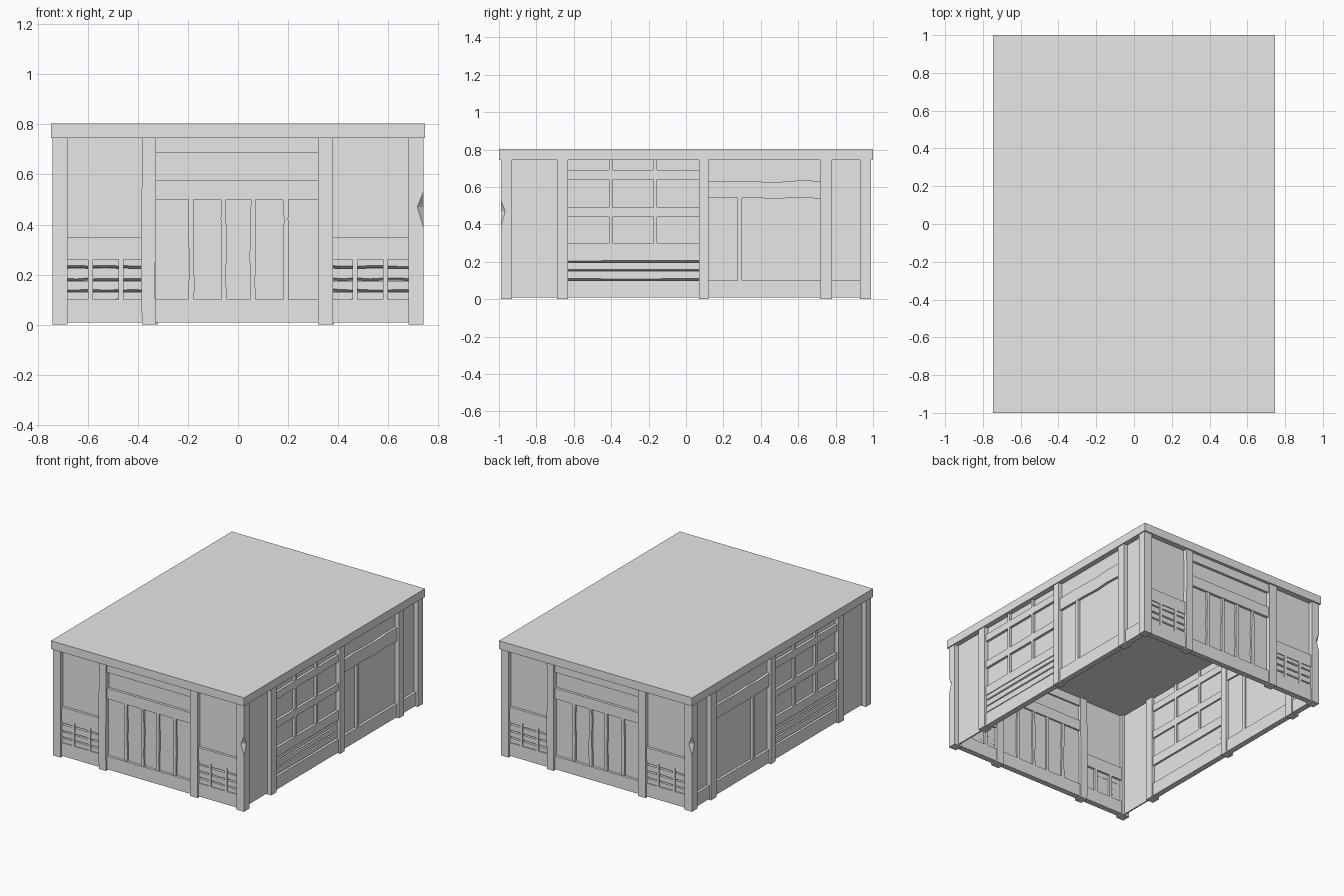
import bpy, bmesh, random
from mathutils import Vector

random.seed(4)
cube = bpy.data.objects.get("Cube")
if cube:
    bpy.data.objects.remove(cube)

HX, HY = 0.74, 0.99        # outer half sizes of the walls
FLOOR, TOP = 0.008, 0.745  # wall bottom and eaves

grey = bpy.data.materials.new("plain grey")
grey.use_nodes = True
grey.diffuse_color = (0.8, 0.8, 0.8, 1)
grey.node_tree.nodes["Principled BSDF"].inputs["Base Color"].default_value = (0.8, 0.8, 0.8, 1)

# Wall frames: position along the wall, depth inward from the outer plane, height
WALLS = {
    "front": lambda u, d, z: Vector((u, -HY + d, z)),
    "back": lambda u, d, z: Vector((-u, HY - d, z)),
    "left": lambda u, d, z: Vector((HX - d, u, z)),
    "right": lambda u, d, z: Vector((-HX + d, u, z)),
}
parts = {}


def loft(part, rings):
    """Skin a closed solid through rings of points and add it to a part."""
    bm = parts.setdefault(part, bmesh.new())
    rows = [[bm.verts.new(p) for p in ring] for ring in rings]
    n = len(rows[0])
    for a, b in zip(rows, rows[1:]):
        for i in range(n):
            j = (i + 1) % n
            bm.faces.new((a[i], a[j], b[j], b[i]))
    bm.faces.new(rows[0])
    bm.faces.new(rows[-1])


def bar(wall, part, u0, u1, z0, z1, d0, d1, wobble=0.0):
    """Board on a wall; wobble makes its long edges uneven."""
    f = WALLS[wall]
    upright = (z1 - z0) > (u1 - u0)
    steps = 5 if wobble else 1
    rings = []
    for i in range(steps + 1):
        t = i / steps
        a, b = (random.uniform(-wobble, wobble) for _ in range(2))
        if upright:
            z = z0 + (z1 - z0) * t
            ring = [(u0 + a, d0, z), (u1 + b, d0, z), (u1 + b, d1, z), (u0 + a, d1, z)]
        else:
            u = u0 + (u1 - u0) * t
            ring = [(u, d0, z0 + a), (u, d0, z1 + b), (u, d1, z1 + b), (u, d1, z0 + a)]
        rings.append([f(*p) for p in ring])
    loft(wall + "_" + part, rings)


def slat(wall, u0, u1, z0, z1, lip=0.01):
    """Louvre slat with a sloping underside."""
    f = WALLS[wall]
    rings = []
    for u in (u0, (u0 + u1) / 2, u1):
        e = random.uniform(-0.002, 0.002)
        rings.append([f(u, 0.018, z0 + lip + e), f(u, 0.018, z1),
                      f(u, 0.038, z1), f(u, 0.038, z0 + e)])
    loft(wall + "_slats", rings)


def rail(wall, part, u0, u1, z0, z1, wobble=0.0):
    bar(wall, part, u0, u1, z0, z1, 0.012, 0.052, wobble)


def post(wall, u0, u1, wobble=0.0):
    bar(wall, "posts", u0, u1, 0, TOP, 0, 0.06, wobble)


def panel(wall, u0, u1, z0, z1):
    bar(wall, "panels", u0, u1, z0, z1, 0.03, 0.04)


def end_wall(w):
    """Short wall: central boarded doors between two vented bays."""
    panel(w, -0.33, 0.33, 0.1, 0.5)
    panel(w, -0.33, 0.33, 0.575, 0.685)
    rail(w, "rails", -0.33, 0.32, FLOOR, 0.1)
    rail(w, "rails", -0.33, 0.32, 0.5, 0.575)
    rail(w, "rails", -0.33, 0.32, 0.685, TOP)
    for u in (-0.187, -0.058, 0.06, 0.192):
        bar(w, "door_battens", u - 0.011, u + 0.011, 0.1, 0.5, 0.016, 0.05, 0.003)
    post(w, -0.385, -0.33, 0.003)
    post(w, 0.32, 0.38)
    for s in (-1, 1):
        def span(a, b):
            return sorted((s * a, s * b))
        panel(w, *span(0.38, 0.68), 0.35, TOP)
        rail(w, "rails", *span(0.38, 0.68), FLOOR, 0.1)
        rail(w, "rails", *span(0.38, 0.68), 0.26, 0.35)
        for a in (0.457, 0.58):
            rail(w, "mullions", *span(a, a + 0.02), 0.1, 0.26)
        for a, b in ((0.38, 0.457), (0.477, 0.58), (0.6, 0.68)):
            slat(w, *span(a, b), 0.1, 0.13, 0)
            for z0, z1 in ((0.13, 0.175), (0.175, 0.225), (0.225, 0.26)):
                slat(w, *span(a, b), z0, z1)


def side_wall(w):
    """Long wall: gridded window bay, plain door bay and narrow end bays."""
    panel(w, -0.93, -0.69, FLOOR, TOP)
    post(w, -0.69, -0.63)
    post(w, 0.07, 0.12)
    post(w, 0.72, 0.78)
    # window bay
    panel(w, -0.63, 0.07, 0.3, TOP)
    for z0, z1 in ((FLOOR, 0.1), (0.235, 0.3), (0.44, 0.49), (0.64, 0.69)):
        rail(w, "rails", -0.63, 0.07, z0, z1)
    for u in (-0.402, -0.165):
        for z0, z1 in ((0.3, 0.44), (0.49, 0.64), (0.69, TOP)):
            rail(w, "mullions", u - 0.01, u + 0.01, z0, z1)
    for z0, z1 in ((0.1, 0.15), (0.15, 0.195), (0.195, 0.235)):
        slat(w, -0.63, 0.07, z0, z1)
    # door bay
    panel(w, 0.12, 0.72, 0.1, TOP)
    rail(w, "rails", 0.12, 0.72, FLOOR, 0.1)
    rail(w, "rails", 0.12, 0.72, 0.54, 0.63, 0.005)
    rail(w, "door_battens", 0.275, 0.3, 0.1, 0.54)
    # rear end bay
    panel(w, 0.78, 0.93, 0.1, TOP)
    rail(w, "rails", 0.78, 0.93, FLOOR, 0.1)


def corner_post(name, sx, sy, chipped):
    """Square corner post, optionally with a chip out of its outer edge."""
    rings = []
    for z, c in ((0, 0), (0.39, 0), (0.47, 0.024), (0.53, 0), (TOP, 0)):
        c = c if chipped else 0
        ring = ((0.06, 0.06), (0, 0.06), (0, c), (c, 0), (0.06, 0))
        rings.append([Vector((sx * (HX - a), sy * (HY - b), z)) for a, b in ring])
    loft(name, rings)


end_wall("front")
end_wall("back")
side_wall("left")
side_wall("right")
for sx, side in ((1, "left"), (-1, "right")):
    for sy, end in ((-1, "front"), (1, "back")):
        corner_post(end + "_" + side + "_corner_post", sx, sy, sx != sy)

# Flat roof slab
loft("roof", [[Vector((x, y, z)) for x, y in ((-0.747, -1), (0.747, -1), (0.747, 1), (-0.747, 1))]
              for z in (TOP, 0.803)])

for name, bm in parts.items():
    bmesh.ops.remove_doubles(bm, verts=bm.verts, dist=1e-6) if "corner" in name else None
    bmesh.ops.recalc_face_normals(bm, faces=bm.faces)
    mesh = bpy.data.meshes.new(name)
    bm.to_mesh(mesh)
    bm.free()
    mesh.materials.append(grey)
    bpy.context.collection.objects.link(bpy.data.objects.new(name, mesh))
